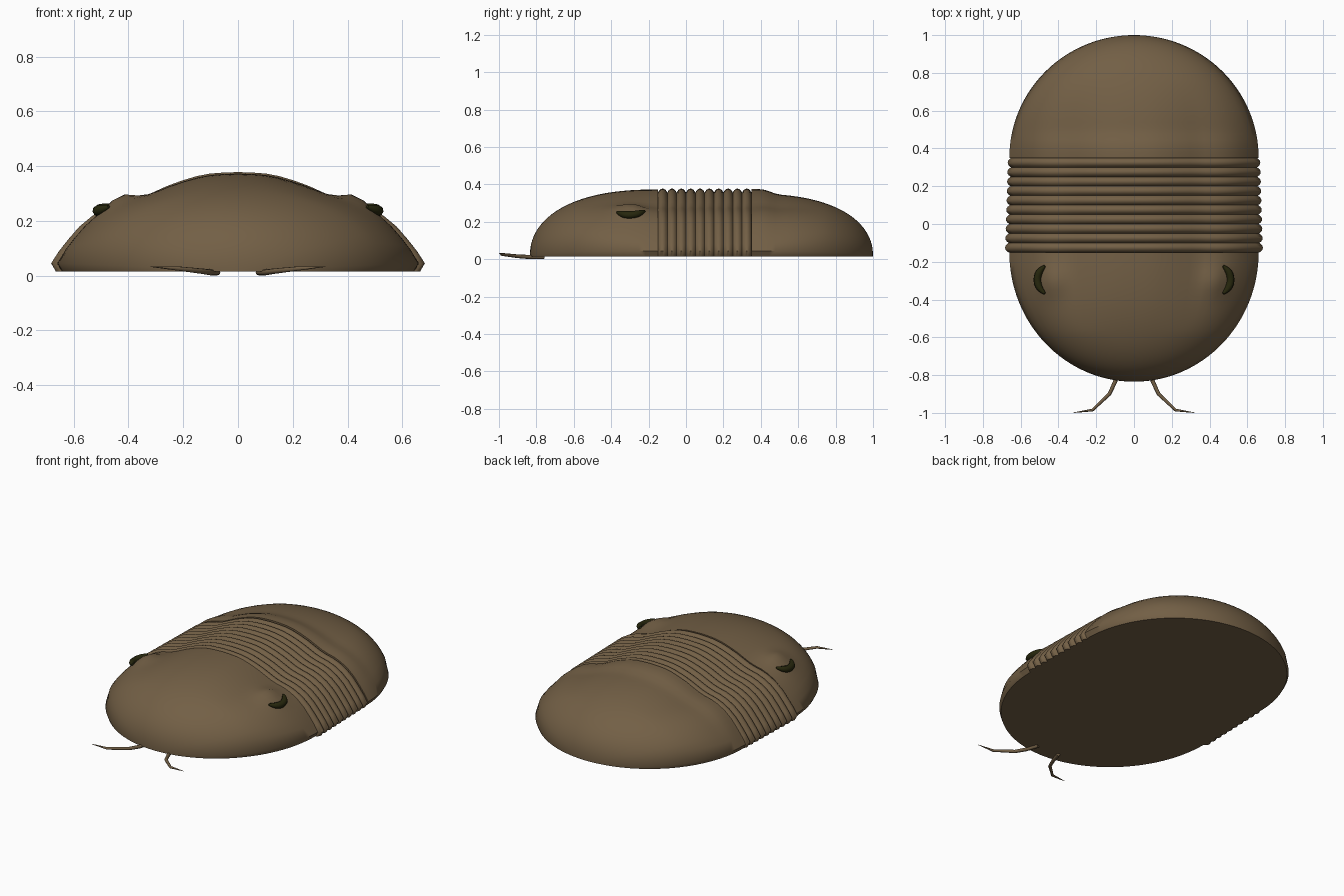
import bpy, bmesh
from math import sin, pi, sqrt, exp, radians

old = bpy.data.objects.get("Cube")
if old:
    bpy.data.objects.remove(old, do_unlink=True)


def material(name, rgb, rough):
    m = bpy.data.materials.new(name)
    m.use_nodes = True
    m.diffuse_color = (*rgb, 1)
    node = m.node_tree.nodes["Principled BSDF"]
    node.inputs["Base Color"].default_value = (*rgb, 1)
    node.inputs["Roughness"].default_value = rough
    return m


SHELL = material("brown shell", (0.17, 0.115, 0.06), 0.7)
EYE = material("dark olive eye", (0.02, 0.02, 0.004), 0.4)
FLOOR = 0.015
RIM = 0.083

# Half cross-section of the body: raised middle lobe, shallow furrow, sloping flank
LOBED = [(0, 1), (.08, .995), (.15, .985), (.22, .96), (.3, .915), (.38, .86),
         (.45, .8), (.51, .75), (.57, .715), (.64, .685), (.71, .635), (.78, .56),
         (.85, .45), (.91, .32), (.96, .2), (1, RIM)]


def section(y, width, height, roundness):
    """Closed cross-section at y; roundness blends the lobes into a plain dome."""
    half = []
    for u, v in LOBED:
        dome = RIM + (1 - RIM) * sqrt(1 - u * u)
        v += (dome - v) * roundness
        x, z = u * width, FLOOR + v * height
        # swelling that carries each eye
        z += 0.03 * exp(-((x - 0.43) / 0.06) ** 2 - ((y + 0.3) / 0.08) ** 2)
        half.append((x, y, z))
    half.append((0.975 * width, y, FLOOR))
    return half[::-1] + [(-x, yy, z) for x, yy, z in half[1:]]


def loft(name, sections):
    bm = bmesh.new()
    rings = [[bm.verts.new(p) for p in s] for s in sections]
    n = len(rings[0])
    for a, b in zip(rings, rings[1:]):
        for i in range(n):
            j = (i + 1) % n
            bm.faces.new((a[i], a[j], b[j], b[i]))
    bm.faces.new(rings[0])
    bm.faces.new(rings[-1][::-1])
    bmesh.ops.recalc_face_normals(bm, faces=bm.faces[:])
    mesh = bpy.data.meshes.new(name)
    bm.to_mesh(mesh)
    bm.free()
    mesh.materials.append(SHELL)
    ob = bpy.data.objects.new(name, mesh)
    bpy.context.collection.objects.link(ob)
    bpy.ops.object.select_all(action='DESELECT')
    ob.select_set(True)
    bpy.context.view_layer.objects.active = ob
    bpy.ops.object.shade_smooth_by_angle(angle=radians(55))
    return ob


def shield(name, start, length, height, lobe):
    """Domed end plate closing to a point; lobe is the extra ridge at its start."""
    steps, out = 32, []
    for i in range(steps + 1):
        t = min(sin(i / steps * pi / 2), 0.9999)
        h = height * (1 - t ** 2.4) ** (1 / 2.2)
        ridge = lobe * exp(-(t / 0.17) ** 4)
        out.append(section(start + length * t, 0.66 * sqrt(1 - t * t),
                           h + ridge, min(1, 1.6 * t)))
    return loft(name, out)


# Head and tail plates
shield("head_shield", -0.15, -0.685, 0.358, 0)
shield("tail_shield", 0.35, 0.65, 0.335, 0.026)

# Ten ribbed body segments
RIBS, PER = 10, 6
body = []
for i in range(RIBS * PER + 1):
    f = i / (RIBS * PER)
    swell = abs(sin(pi * i / PER)) ** 0.7
    body.append(section(-0.15 + 0.5 * f, 0.665 - 0.015 * f + 0.018 * swell,
                        0.342 + 0.021 * swell, 0))
loft("ribbed_thorax", body)


def tube(name, points, radii, thickness, mat, kind):
    """Tapered tube along a path."""
    cu = bpy.data.curves.new(name, 'CURVE')
    cu.dimensions = '3D'
    cu.bevel_depth = thickness
    cu.bevel_resolution = 2
    cu.use_fill_caps = True
    sp = cu.splines.new(kind)
    sp.points.add(len(points) - 1)
    for p, co, r in zip(sp.points, points, radii):
        p.co = (*co, 1)
        p.radius = r
    if kind == 'NURBS':
        sp.order_u = 3
        sp.use_endpoint_u = True
        sp.resolution_u = 6
    cu.materials.append(mat)
    ob = bpy.data.objects.new(name, cu)
    bpy.context.collection.objects.link(ob)


# Crescent eyes and bent feelers on both sides
for side, s in (("left", 1), ("right", -1)):
    tube(side + "_eye",
         [(s * .472, -.222, .258), (s * .5, -.245, .245), (s * .515, -.295, .235),
          (s * .5, -.345, .24), (s * .472, -.368, .252)],
         [.3, .9, 1, .9, .3], 0.021, EYE, 'NURBS')
    tube(side + "_antenna",
         [(s * .075, -.76, .012), (s * .1, -.835, .012), (s * .13, -.9, .016),
          (s * .22, -.985, .026), (s * .32, -.999, .033)],
         [1, 1, .9, .7, .1], 0.011, SHELL, 'POLY')
